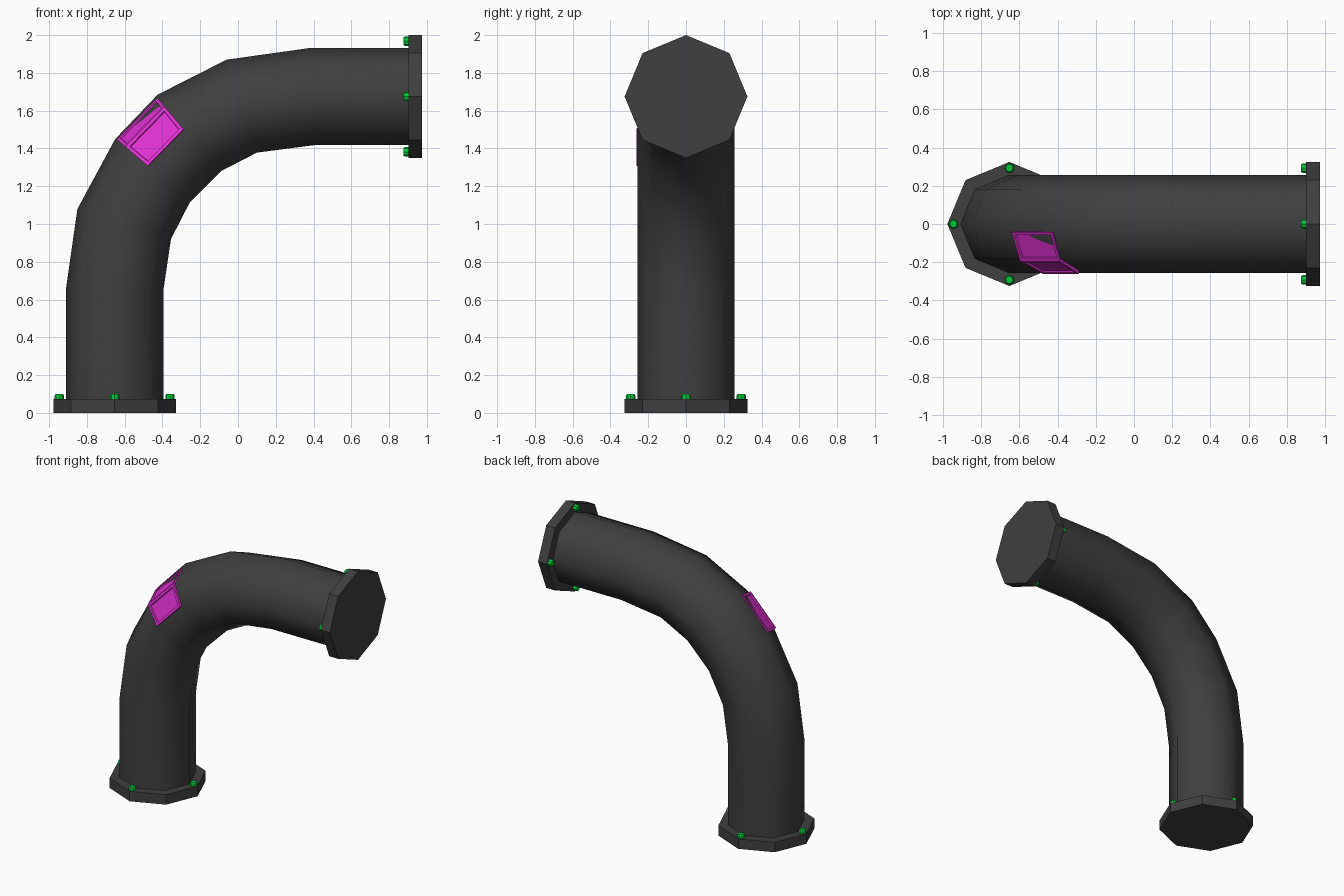
import bpy, bmesh, math
from mathutils import Vector, Matrix

if "Cube" in bpy.data.objects:
    bpy.data.objects.remove(bpy.data.objects["Cube"])


def material(name, rgb):
    m = bpy.data.materials.new(name)
    m.diffuse_color = (*rgb, 1)
    m.use_nodes = True
    m.node_tree.nodes["Principled BSDF"].inputs["Base Color"].default_value = m.diffuse_color
    return m


DARK = material("dark_metal", (0.05, 0.05, 0.05))
GREEN = material("green_bolt", (0.0, 0.6, 0.04))
PINK = material("magenta_panel", (0.75, 0.03, 0.65))


def finish(name, bm, mat):
    bmesh.ops.recalc_face_normals(bm, faces=bm.faces)
    me = bpy.data.meshes.new(name)
    bm.to_mesh(me)
    bm.free()
    ob = bpy.data.objects.new(name, me)
    bpy.context.collection.objects.link(ob)
    me.materials.append(mat)
    return ob


def prism(name, matrix, rings, sides, mat):
    """Closed prism along local z from (radius, height) rings."""
    bm = bmesh.new()
    loops = [[bm.verts.new(matrix @ Vector((r * math.cos(k * math.tau / sides),
                                            r * math.sin(k * math.tau / sides), h)))
              for k in range(sides)] for r, h in rings]
    for a, b in zip(loops, loops[1:]):
        for k in range(sides):
            n = (k + 1) % sides
            bm.faces.new((a[k], a[n], b[n], b[k]))
    bm.faces.new(loops[0][::-1])
    bm.faces.new(loops[-1])
    return finish(name, bm, mat)


# Bent pipe: outer and inner profile points of each octagonal ring (x, z)
R = 0.258
OUTER = [(-.91, .05), (-.91, .66), (-.85, 1.08), (-.65, 1.45),
         (-.425, 1.685), (-.06, 1.87), (.39, 1.933), (.92, 1.933)]
INNER = [(-.395, .05), (-.395, .65), (-.355, .92), (-.255, 1.115),
         (-.09, 1.28), (.10, 1.378), (.40, 1.417), (.92, 1.417)]


def ring_frame(i):
    o, n = Vector((OUTER[i][0], 0, OUTER[i][1])), Vector((INNER[i][0], 0, INNER[i][1]))
    return (o + n) / 2, (o - n) / 2


bm = bmesh.new()
loops = []
for i in range(len(OUTER)):
    c, h = ring_frame(i)
    loops.append([bm.verts.new(c + h * math.cos(k * math.pi / 4)
                               + Vector((0, R * math.sin(k * math.pi / 4), 0)))
                  for k in range(8)])
for a, b in zip(loops, loops[1:]):
    for k in range(8):
        n = (k + 1) % 8
        f = bm.faces.new((a[k], a[n], b[n], b[k]))
        f.smooth = True
bm.faces.new(loops[0])
bm.faces.new(loops[-1])
finish("pipe", bm, DARK)

# Flanges at both ends, each with four bolts; local z points toward the pipe
ends = {
    "bottom": Matrix.Translation((-.653, 0, 0)),
    "side": Matrix.Translation((.975, 0, 1.675)) @ Matrix.Rotation(-math.pi / 2, 4, 'Y'),
}
for end, mtx in ends.items():
    prism(end + "_flange", mtx, [(.325, 0), (.325, .073)], 8, DARK)
    for k in range(4):
        a = k * math.pi / 2
        pos = Matrix.Translation((.293 * math.cos(a), .293 * math.sin(a), 0))
        prism(f"{end}_bolt_{k + 1}", mtx @ pos,
              [(.025, .06), (.025, .092), (.019, .1)], 8, GREEN)

# Folded panel with recessed insets, wrapped on the front of the bend
c0, h0 = ring_frame(3)
c1, h1 = ring_frame(4)


def on_bend(t, a, y):
    h = h0.lerp(h1, t).normalized()
    return c0.lerp(c1, t) + h * a + Vector((0, y, 0))


TOP = [(.252, -.042), (.192, -.196), (.036, -.262)]
BASE = [(.215, -.035), (.165, -.165), (.03, -.23)]
bm = bmesh.new()
top = [[bm.verts.new(on_bend(t, *p)) for p in TOP] for t in (.01, .96)]
base = [[bm.verts.new(on_bend(t, *p)) for p in BASE] for t in (.01, .96)]
fronts = []
for k in range(2):
    fronts.append(bm.faces.new((top[0][k], top[0][k + 1], top[1][k + 1], top[1][k])))
    bm.faces.new((base[0][k], base[1][k], base[1][k + 1], base[0][k + 1]))
    for e in range(2):
        bm.faces.new((top[e][k], base[e][k], base[e][k + 1], top[e][k + 1]))
for k in (0, 2):
    bm.faces.new((top[0][k], top[1][k], base[1][k], base[0][k]))
bmesh.ops.recalc_face_normals(bm, faces=bm.faces)
bmesh.ops.inset_individual(bm, faces=fronts, thickness=.025, depth=0)
bmesh.ops.inset_individual(bm, faces=fronts, thickness=.003, depth=-.009)
finish("panel", bm, PINK)
